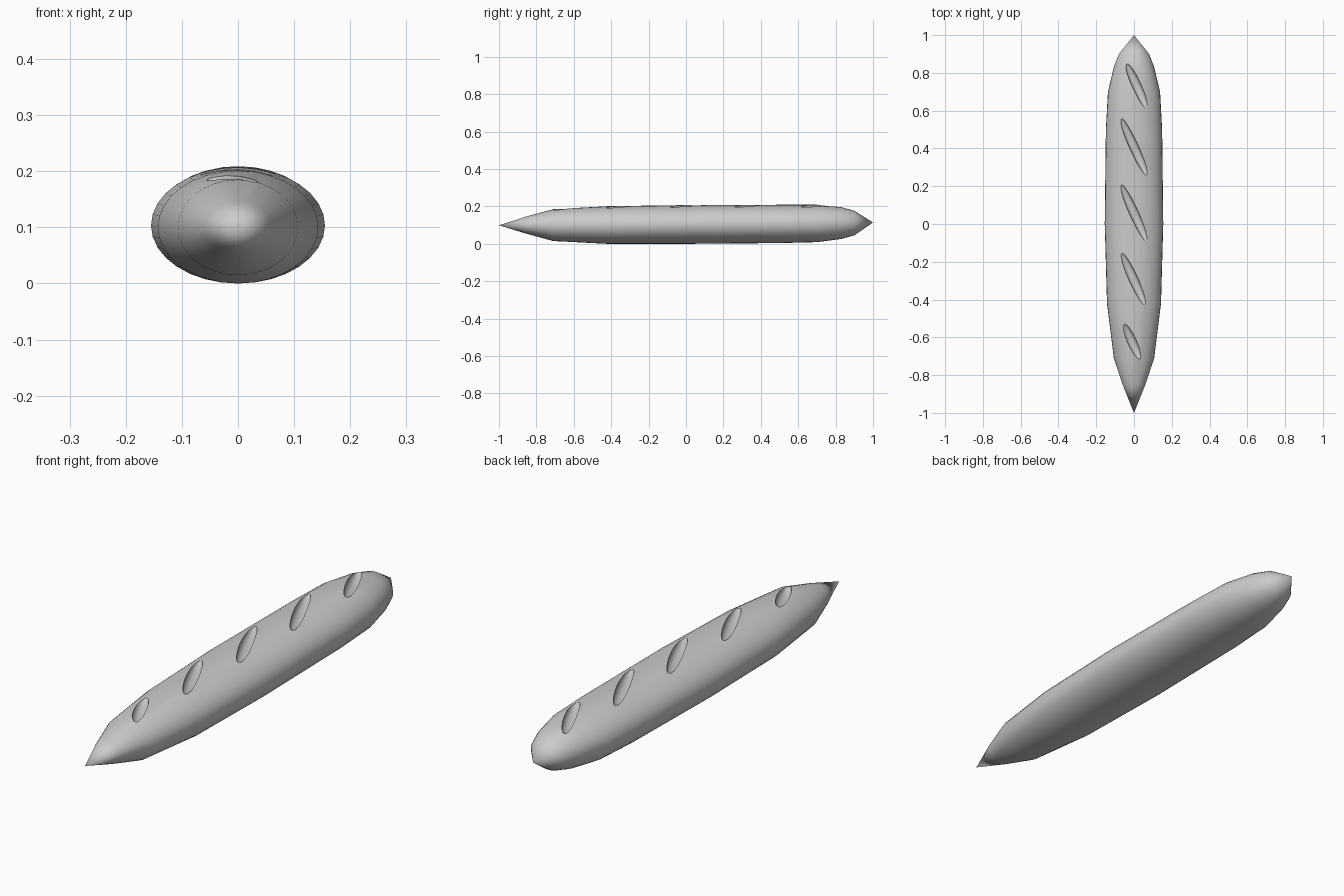
import bpy, bmesh, math
from mathutils import Matrix, Vector

cube = bpy.data.objects.get("Cube")
if cube:
    bpy.data.objects.remove(cube, do_unlink=True)

crust = bpy.data.materials.new("plain grey")
crust.use_nodes = True
grey = (0.6, 0.6, 0.6, 1)
crust.diffuse_color = grey
crust.node_tree.nodes["Principled BSDF"].inputs["Base Color"].default_value = grey


def finish(bm, name):
    bmesh.ops.recalc_face_normals(bm, faces=bm.faces[:])
    mesh = bpy.data.meshes.new(name)
    bm.to_mesh(mesh)
    bm.free()
    mesh.materials.append(crust)
    obj = bpy.data.objects.new(name, mesh)
    bpy.context.collection.objects.link(obj)
    return obj


# Loaf: elliptical rings (y, half width, bottom, top) between two pointed tips
SIDES = 32
rings = [(-0.85, 0.06, 0.056, 0.15), (-0.71, 0.107, 0.018, 0.188),
         (-0.42, 0.143, 0.003, 0.204), (0, 0.155, 0.003, 0.21),
         (0.5, 0.149, 0.007, 0.212), (0.7, 0.138, 0.012, 0.212),
         (0.83, 0.107, 0.029, 0.199), (0.9, 0.08, 0.048, 0.18)]
bm = bmesh.new()
loops = []
for y, half, low, high in rings:
    angles = [2 * math.pi * i / SIDES for i in range(SIDES)]
    loops.append([bm.verts.new((half * math.cos(a), y,
                  (low + high) / 2 + (high - low) / 2 * math.sin(a))) for a in angles])
front_tip = bm.verts.new((0, -1, 0.102))
back_tip = bm.verts.new((0, 1, 0.117))
for i in range(SIDES):
    j = (i + 1) % SIDES
    bm.faces.new((front_tip, loops[0][i], loops[0][j]))
    bm.faces.new((back_tip, loops[-1][j], loops[-1][i]))
    for a, b in zip(loops, loops[1:]):
        bm.faces.new((a[i], b[i], b[j], a[j]))
loaf = finish(bm, "loaf")
lowest = min(v.co.z for v in loaf.data.vertices)
loaf.data.transform(Matrix.Translation((0, 0, -lowest)))

# Slashes: slanted ellipsoids (x, y, z, half length) scooped out of the top
slashes = [(0.015, 0.73, 0.199, 0.135), (0, 0.408, 0.203, 0.17),
           (0, 0.058, 0.203, 0.17), (-0.003, -0.292, 0.2, 0.157),
           (-0.012, -0.62, 0.189, 0.105)]
for n, (x, y, z, length) in enumerate(slashes, 1):
    bm = bmesh.new()
    bmesh.ops.create_uvsphere(bm, u_segments=24, v_segments=16, radius=1)
    lean = math.atan2(0.02, 0.3) if n == 5 else (-0.06 if n == 1 else 0)
    shape = (Matrix.Translation((x, y, z)) @ Matrix.Rotation(math.radians(24.5), 4, "Z")
             @ Matrix.Rotation(lean, 4, "X")
             @ Matrix.Diagonal(Vector((0.024, length, 0.024, 1))))
    bmesh.ops.transform(bm, matrix=shape, verts=bm.verts[:])
    cutter = finish(bm, f"slash_cutter_{n}")
    cutter.hide_render = True
    cutter.hide_set(True)
    cut = loaf.modifiers.new(f"slash_{n}", "BOOLEAN")
    cut.operation = "DIFFERENCE"
    cut.solver = "EXACT"
    cut.object = cutter

# Apply the cuts, drop the cutters and smooth the crust
bpy.context.view_layer.objects.active = loaf
loaf.select_set(True)
for cut in list(loaf.modifiers):
    cutter = cut.object
    bpy.ops.object.modifier_apply(modifier=cut.name)
    bpy.data.objects.remove(cutter, do_unlink=True)
bpy.ops.object.shade_smooth_by_angle(angle=math.radians(30))
